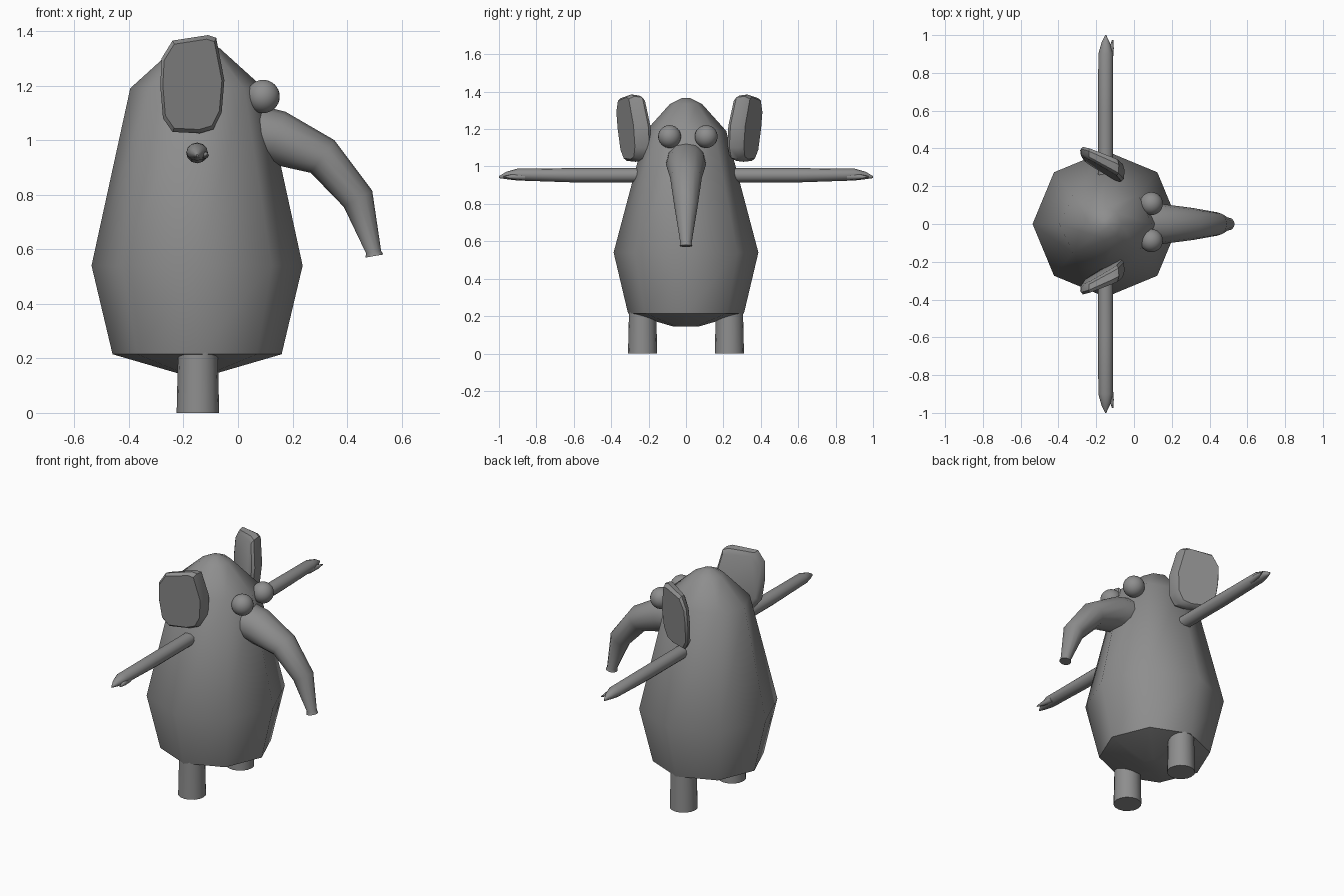
import bpy, bmesh, math
from mathutils import Vector

cube = bpy.data.objects.get("Cube")
if cube:
    bpy.data.objects.remove(cube, do_unlink=True)

grey = bpy.data.materials.new("plain_grey")
grey.use_nodes = True
grey.diffuse_color = (0.27, 0.27, 0.27, 1)
grey.node_tree.nodes["Principled BSDF"].inputs["Base Color"].default_value = (0.27, 0.27, 0.27, 1)

AXIS = -0.15  # x of the body axis


def finish(obj, name, angle):
    obj.name = obj.data.name = name
    obj.data.materials.append(grey)
    bpy.ops.object.select_all(action="DESELECT")
    obj.select_set(True)
    bpy.context.view_layer.objects.active = obj
    bpy.ops.object.shade_smooth_by_angle(angle=math.radians(angle))


def ring(center, u, v, sides):
    """Ellipse of points spanned by half-axes u and v."""
    turns = [2 * math.pi * i / sides for i in range(sides)]
    return [Vector(center) + Vector(u) * math.cos(a) + Vector(v) * math.sin(a) for a in turns]


def loft(name, rings, angle=50):
    """Skin a list of equal-length rings and cap both ends."""
    bm = bmesh.new()
    loops = [[bm.verts.new(p) for p in r] for r in rings]
    for a, b in zip(loops, loops[1:]):
        for i in range(len(a)):
            j = (i + 1) % len(a)
            bm.faces.new((a[i], a[j], b[j], b[i]))
    bm.faces.new(loops[0])
    bm.faces.new(loops[-1])
    bmesh.ops.recalc_face_normals(bm, faces=bm.faces)
    mesh = bpy.data.meshes.new(name)
    bm.to_mesh(mesh)
    bm.free()
    obj = bpy.data.objects.new(name, mesh)
    bpy.context.collection.objects.link(obj)
    finish(obj, name, angle)


# Body: eight-sided pear, (height, x radius, y radius)
body = [(0.145, 0.07, 0.07), (0.215, 0.31, 0.31), (0.54, 0.387, 0.387),
        (1.19, 0.245, 0.215), (1.335, 0.085, 0.085), (1.365, 0.025, 0.025)]
loft("body", [ring((AXIS, 0, z), (rx, 0, 0), (0, ry, 0), 8) for z, rx, ry in body])

# Trunk: bent taper, (x, z, radius in the bend plane, radius across, tilt)
trunk = [(0.04, 1.03, 0.105, 0.105, -15), (0.14, 1.01, 0.10, 0.107, -20),
         (0.31, 0.94, 0.074, 0.085, -36), (0.44, 0.785, 0.06, 0.062, -60),
         (0.497, 0.59, 0.028, 0.03, -80), (0.50, 0.575, 0.033, 0.034, -80)]
rings = []
for x, z, r, w, tilt in trunk:
    t = math.radians(tilt)
    rings.append(ring((x, 0, z), (-r * math.sin(t), 0, r * math.cos(t)), (0, w, 0), 12))
loft("trunk", rings)

# Ear outline (x, z)
outline = [(-0.28, 1.30), (-0.24, 1.365), (-0.11, 1.385), (-0.08, 1.375), (-0.05, 1.22),
           (-0.06, 1.10), (-0.09, 1.04), (-0.14, 1.025), (-0.24, 1.03), (-0.275, 1.08), (-0.285, 1.2)]


def ear_ring(side, scale, depth):
    points = []
    for x, z in outline:
        x, z = -0.165 + (x + 0.165) * scale, 1.2 + (z - 1.2) * scale
        thick = 0.025 + 0.1 * (x + 0.28)
        y = 0.36 - 0.5 * (x + 0.28) + 0.1 * (z - 1.2) + depth * thick
        points.append(Vector((x, 0.018 + side * y, z)))
    return points


for side, label in ((1, "left"), (-1, "right")):
    loft(label + "_ear", [ear_ring(side, s, d) for s, d in
                          ((0.86, -1), (0.97, -0.6), (1, 0.4), (0.92, 1))], 40)

    # Arm with a pointed main finger, (y, z, x radius, z radius)
    arm = [(0.15, 0.953, 0.04, 0.038), (0.6, 0.953, 0.04, 0.038),
           (0.9, 0.957, 0.039, 0.032), (0.96, 0.952, 0.022, 0.02), (1.0, 0.943, 0.003, 0.005)]
    loft(label + "_arm", [ring((AXIS, side * y, z), (rx, 0, 0), (0, 0, rz), 12)
                          for y, z, rx, rz in arm])
    finger = [(-0.13, 0.86, 0.018), (-0.12, 0.93, 0.013), (-0.113, 0.975, 0.003)]
    loft(label + "_finger", [ring((x, side * y, 0.945), (r, 0, 0), (0, 0, r), 8)
                             for x, y, r in finger])

    # Leg
    loft(label + "_leg", [ring((-0.147, side * 0.232, z), (r, 0, 0), (0, r, 0), 16)
                          for z, r in ((0, 0.078), (0.26, 0.072))])

    # Eye
    bpy.ops.mesh.primitive_uv_sphere_add(segments=24, ring_count=16, radius=0.061,
                                         location=(0.092, 0.01 + side * 0.098, 1.16))
    finish(bpy.context.object, label + "_eye", 60)
